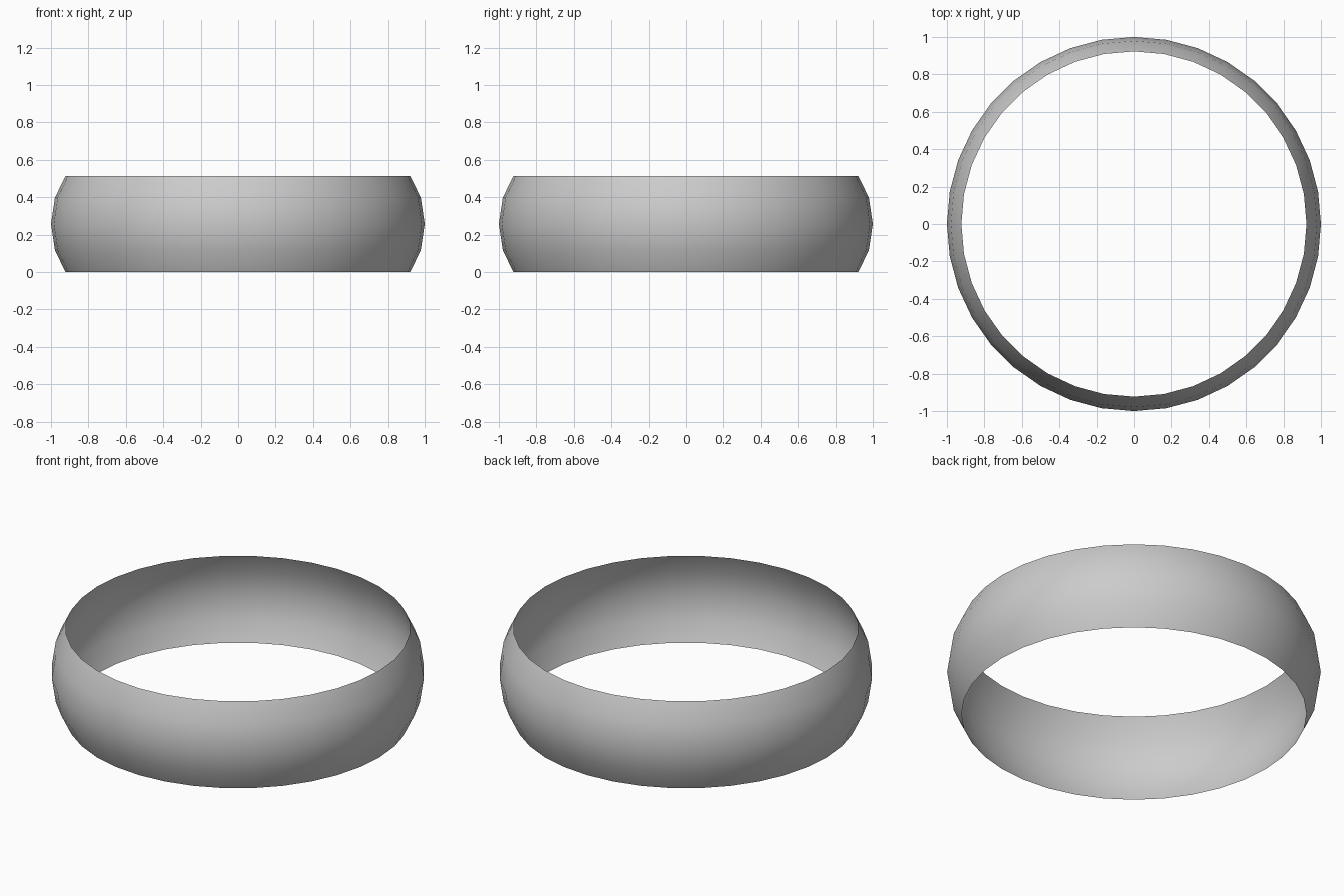
import bpy, bmesh, math

if "Cube" in bpy.data.objects:
    bpy.data.objects.remove(bpy.data.objects["Cube"])

SIDES = 36
# Bulging wall profile: (radius, height)
PROFILE = [(0.923, 0.0), (0.979, 0.117), (1.0, 0.257), (0.979, 0.397), (0.923, 0.513)]

# Thin open band: profile spun around z
bm = bmesh.new()
rings = []
for r, z in PROFILE:
    rings.append([bm.verts.new((r * math.cos(math.tau * i / SIDES),
                                r * math.sin(math.tau * i / SIDES), z))
                  for i in range(SIDES)])
for low, high in zip(rings, rings[1:]):
    for i in range(SIDES):
        j = (i + 1) % SIDES
        face = bm.faces.new((low[i], low[j], high[j], high[i]))
        face.smooth = True

mesh = bpy.data.meshes.new("ring_band")
bm.to_mesh(mesh)
bm.free()
band = bpy.data.objects.new("ring_band", mesh)
bpy.context.collection.objects.link(band)
